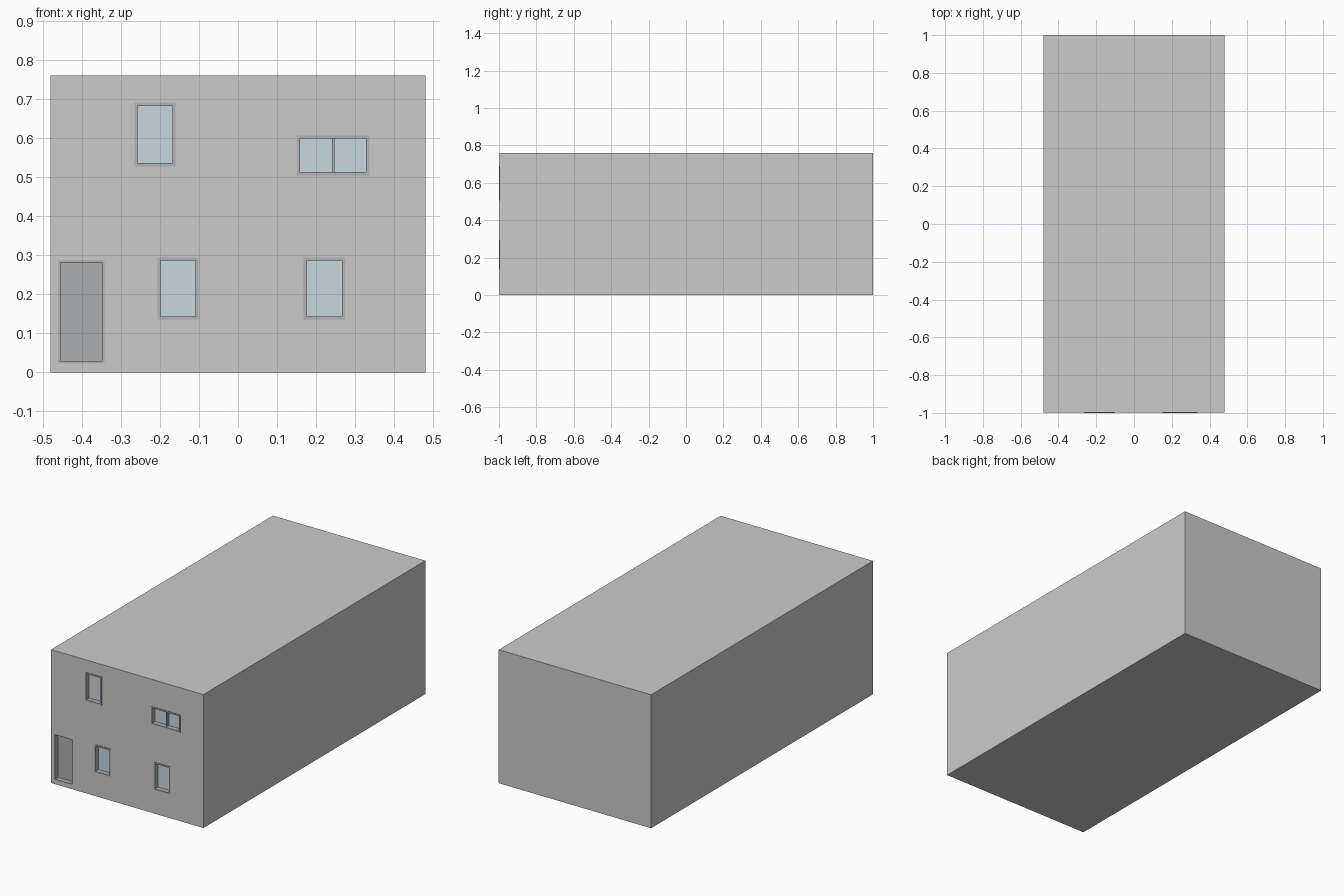
import bpy, bmesh
from mathutils import Vector

if "Cube" in bpy.data.objects:
    bpy.data.objects.remove(bpy.data.objects["Cube"])

W, H = 0.48, 0.76          # half width, height
FRONT, BACK = -0.997, 1.0  # wall faces (window frames stand slightly proud)
T, SLAB = 0.04, 0.02       # wall and slab thickness


def material(name, rgb):
    m = bpy.data.materials.new(name)
    m.diffuse_color = (*rgb, 1)
    m.use_nodes = True
    m.node_tree.nodes["Principled BSDF"].inputs["Base Color"].default_value = m.diffuse_color
    return m


glass_mat = material("glass", (0.58, 0.68, 0.75))
door_mat = material("door_grey", (0.40, 0.43, 0.45))
frame_mat = material("frame_grey", (0.45, 0.45, 0.45))


def boxes(name, specs, mat=None):
    """One object made of boxes given as (x0, x1, y0, y1, z0, z1)."""
    bm = bmesh.new()
    for x0, x1, y0, y1, z0, z1 in specs:
        verts = bmesh.ops.create_cube(bm, size=1)["verts"]
        bmesh.ops.scale(bm, vec=Vector((x1 - x0, y1 - y0, z1 - z0)), verts=verts)
        bmesh.ops.translate(bm, vec=Vector((x0 + x1, y0 + y1, z0 + z1)) / 2, verts=verts)
    mesh = bpy.data.meshes.new(name)
    bm.to_mesh(mesh)
    bm.free()
    if mat:
        mesh.materials.append(mat)
    ob = bpy.data.objects.new(name, mesh)
    bpy.context.collection.objects.link(ob)
    return ob


def frame(x0, x1, z0, z1, y0, y1, t):
    """Four bars around an opening."""
    return [(x0, x0 + t, y0, y1, z0, z1), (x1 - t, x1, y0, y1, z0, z1),
            (x0 + t, x1 - t, y0, y1, z0, z0 + t), (x0 + t, x1 - t, y0, y1, z1 - t, z1)]


# Openings: x0, x1, z0, z1
windows = {
    "upper_left_window": (-0.265, -0.160, 0.527, 0.690),
    "upper_wide_window": (0.151, 0.336, 0.504, 0.606),
    "lower_left_window": (-0.206, -0.101, 0.135, 0.294),
    "lower_right_window": (0.168, 0.274, 0.135, 0.294),
}
door = (-0.460, -0.342, 0.023, 0.287)

# Floor and roof slabs
for name, z in (("ground_slab", 0), ("middle_slab", 0.40), ("roof_slab", H - SLAB)):
    boxes(name, [(-W, W, FRONT, BACK, z, z + SLAB)])

# Cutter for all the front openings
cutter = boxes("opening_cutter", [(x0, x1, FRONT - 0.05, FRONT + T + 0.05, z0, z1)
                                  for x0, x1, z0, z1 in [*windows.values(), door]])
cutter.hide_render = True
cutter.hide_viewport = True

# Walls of each storey
for storey, z0, z1 in (("ground", SLAB, 0.40), ("upper", 0.42, H - SLAB)):
    front = boxes(storey + "_front_wall", [(-W, W, FRONT, FRONT + T, z0, z1)])
    cut = front.modifiers.new("openings", 'BOOLEAN')
    cut.operation = 'DIFFERENCE'
    cut.solver = 'EXACT'
    cut.object = cutter
    boxes(storey + "_back_wall", [(-W, W, BACK - T, BACK, z0, z1)])
    for side, x in (("left", -W), ("right", W - T)):
        boxes(f"{storey}_{side}_wall", [(x, x + T, FRONT + T, BACK - T, z0, z1)])

# Windows: thin proud surround and recessed glass
for name, (x0, x1, z0, z1) in windows.items():
    bars = frame(x0, x1, z0, z1, -1.0, FRONT + T, 0.008)
    if "wide" in name:  # central mullion
        xm = (x0 + x1) / 2
        bars.append((xm - 0.003, xm + 0.003, -0.990, FRONT + T, z0 + 0.008, z1 - 0.008))
    boxes(name + "_frame", bars, frame_mat)
    boxes(name + "_glass", [(x0 + 0.008, x1 - 0.008, FRONT + 0.024, FRONT + 0.030,
                             z0 + 0.008, z1 - 0.008)], glass_mat)

# Door: flush surround and recessed leaf
x0, x1, z0, z1 = door
boxes("door_frame", frame(*door, FRONT, FRONT + T, 0.006), frame_mat)
boxes("door_leaf", [(x0 + 0.006, x1 - 0.006, FRONT + 0.026, FRONT + 0.036,
                     z0 + 0.006, z1 - 0.006)], door_mat)
